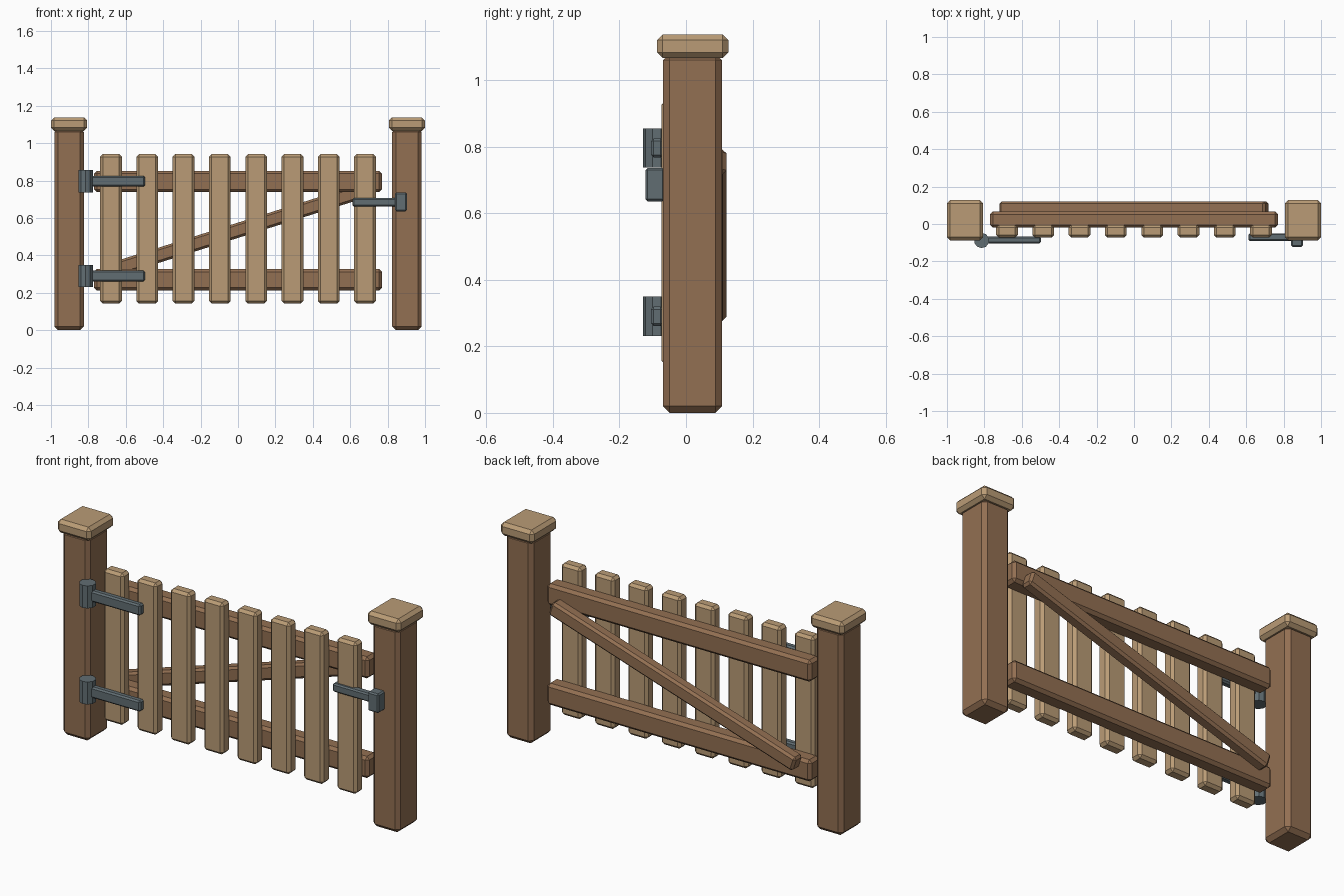
import bpy, math

if "Cube" in bpy.data.objects:
    bpy.data.objects.remove(bpy.data.objects["Cube"])

def material(name, rgb):
    m = bpy.data.materials.new(name)
    m.diffuse_color = (*rgb, 1)
    m.use_nodes = True
    m.node_tree.nodes["Principled BSDF"].inputs["Base Color"].default_value = m.diffuse_color
    return m

DARK = material("dark_wood", (0.29, 0.16, 0.085))
LIGHT = material("light_wood", (0.49, 0.33, 0.18))
IRON = material("iron", (0.12, 0.155, 0.17))

def finish(ob, name, mat, bevel):
    ob.name = name
    ob.data.materials.append(mat)
    if bevel:
        b = ob.modifiers.new("chamfer", 'BEVEL')
        b.width = bevel
        b.segments = 1
    return ob

def box(name, x, y, z, mat, bevel, tilt=0):
    """Chamfered box from (min, max) ranges, tilted about y."""
    bpy.ops.mesh.primitive_cube_add(size=1)
    ob = bpy.context.object
    ob.scale = (x[1] - x[0], y[1] - y[0], z[1] - z[0])
    bpy.ops.object.transform_apply(location=False, rotation=False, scale=True)
    ob.location = (sum(x) / 2, sum(y) / 2, sum(z) / 2)
    ob.rotation_euler.y = -tilt
    return finish(ob, name, mat, bevel)

# posts and caps
for side, cx in (("left", -0.903), ("right", 0.903)):
    box(f"{side}_post", (cx - 0.079, cx + 0.079), (-0.069, 0.108), (0, 1.08), DARK, 0.02)
    box(f"{side}_post_cap", (cx - 0.097, cx + 0.097), (-0.087, 0.127), (1.066, 1.137), LIGHT, 0.017)

# rails
for name, z in (("lower_rail", 0.27), ("upper_rail", 0.795)):
    box(name, (-0.77, 0.77), (-0.02, 0.066), (z - 0.057, z + 0.057), DARK, 0.015)

# diagonal brace on the back
box("brace", (-0.745, 0.745), (0.055, 0.121), (0.534 - 0.039, 0.534 + 0.039),
    DARK, 0.012, math.radians(17.5))

# pickets
for i in range(8):
    x = -0.679 + i * 0.194
    box(f"picket_{i + 1}", (x - 0.058, x + 0.058), (-0.073, -0.006), (0.142, 0.941), LIGHT, 0.014)

# hinges: strap and knuckle
for name, z in (("lower", 0.29), ("upper", 0.796)):
    box(f"{name}_hinge_strap", (-0.80, -0.498), (-0.105, -0.068), (z - 0.029, z + 0.029), IRON, 0.008)
    bpy.ops.mesh.primitive_cylinder_add(vertices=10, radius=0.041, depth=0.118,
                                        location=(-0.815, -0.088, z))
    finish(bpy.context.object, f"{name}_hinge_knuckle", IRON, 0)

# latch bar and catch
box("latch_bar", (0.612, 0.86), (-0.09, -0.05), (0.662, 0.706), IRON, 0.007)
box("latch_catch", (0.84, 0.903), (-0.122, -0.064), (0.635, 0.736), IRON, 0.007)
